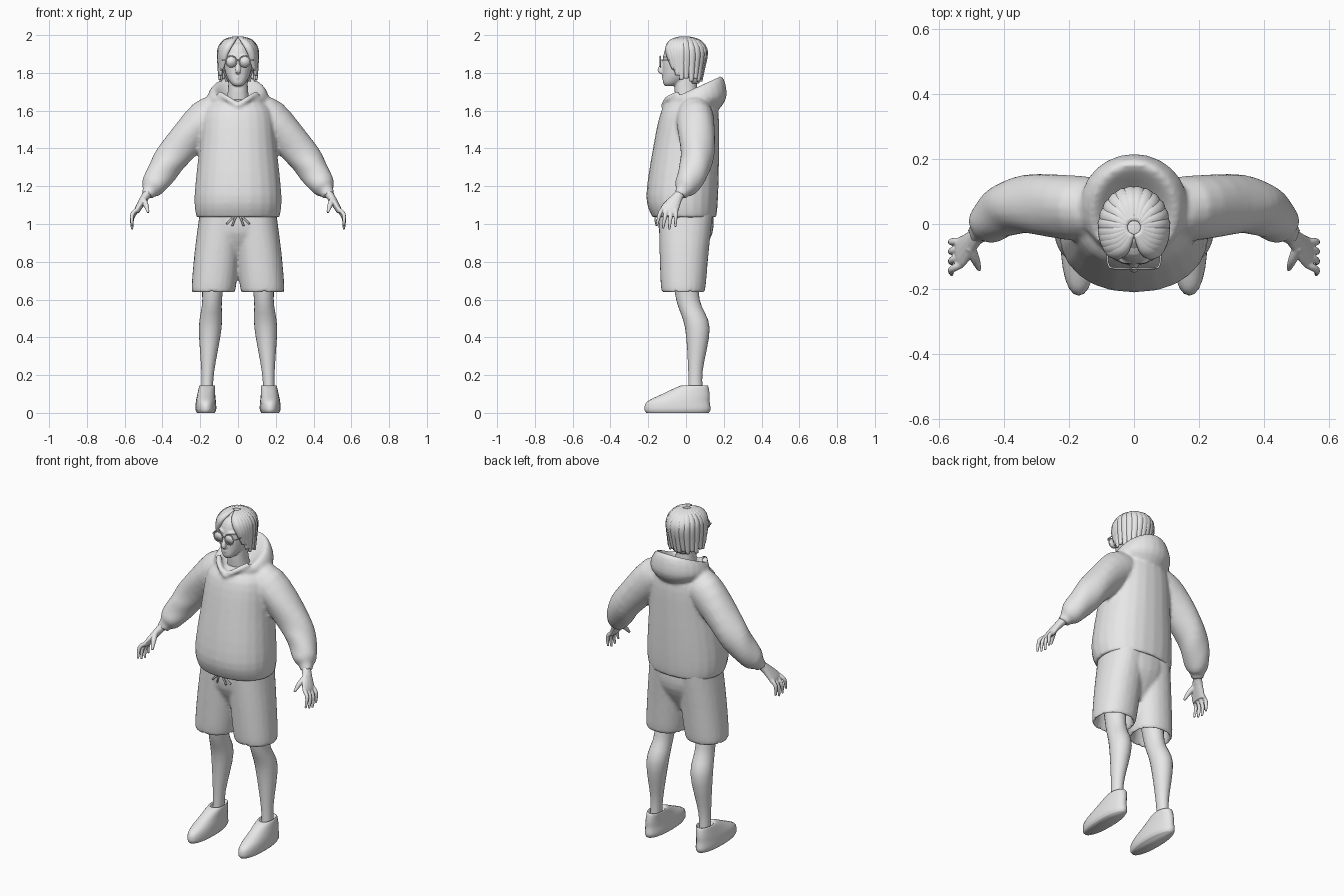
import bpy, bmesh
from math import sin, cos, pi, radians, copysign
from mathutils import Vector

cube = bpy.data.objects.get("Cube")
if cube:
    bpy.data.objects.remove(cube, do_unlink=True)

GREY = (0.8, 0.8, 0.8, 1)
material = bpy.data.materials.new("clay grey")
material.use_nodes = True
material.diffuse_color = GREY
material.node_tree.nodes["Principled BSDF"].inputs["Base Color"].default_value = GREY
SIDE, BACK, UP = Vector((1, 0, 0)), Vector((0, 1, 0)), Vector((0, 0, 1))


def at(z, x=0, y=0, wide=0.1, deep=None, tilt=0):
    """One oval cross-section: its centre, two radii and backward tilt."""
    return Vector((x, y, z, wide, wide if deep is None else deep, tilt))


def spline(keys, steps=4):
    """Smoothly interpolate cross-sections."""
    rows = []
    for i in range(len(keys) - 1):
        before, a, b = keys[max(i - 1, 0)], keys[i], keys[i + 1]
        after = keys[min(i + 2, len(keys) - 1)]
        for k in range(steps):
            t = k / steps
            rows.append(a + (b - before) * (t / 2)
                        + (before * 2 - a * 5 + b * 4 - after) * (t * t / 2)
                        + (a * 3 - before - b * 3 + after) * (t * t * t / 2))
    return rows + [keys[-1]]


def loft(bm, rings):
    """Skin a list of rings of points and cap both ends."""
    rows = [[bm.verts.new(point) for point in ring] for ring in rings]
    count = len(rows[0])
    for low, high in zip(rows, rows[1:]):
        for i in range(count):
            j = (i + 1) % count
            bm.faces.new((low[i], low[j], high[j], high[i]))
    bm.faces.new(rows[0])
    bm.faces.new(rows[-1][::-1])


def stack(bm, *keys, power=2.2, sides=24):
    """Loft level, slightly squared ovals."""
    rings = []
    for x, y, z, wide, deep, tilt in spline(keys):
        ring = []
        for i in range(sides):
            c, s = cos(2 * pi * i / sides), sin(2 * pi * i / sides)
            across = wide * copysign(abs(c) ** (2 / power), c)
            along = y + deep * copysign(abs(s) ** (2 / power), s)
            ring.append((x + across, along, z + tilt * along))
        rings.append(ring)
    loft(bm, rings)


def tube(bm, *keys, ref=BACK, sides=12, folds=0):
    """Loft ovals square to a path; the first radius lies along ref."""
    rows, rings = spline(keys), []
    points = [Vector(row[:3]) for row in rows]
    for i, (point, row) in enumerate(zip(points, rows)):
        ahead = (points[min(i + 1, len(points) - 1)] - points[max(i - 1, 0)]).normalized()
        a = (ref - ahead * ref.dot(ahead)).normalized()
        b = ahead.cross(a)
        ring = []
        for k in range(sides):
            w = 2 * pi * k / sides
            swell = 1 + folds * sin(3 * w + i)
            ring.append(point + swell * (a * row[3] * cos(w) + b * row[4] * sin(w)))
        rings.append(ring)
    loft(bm, rings)


def mirror(bm):
    """Copy everything so far to the other side."""
    copy = bmesh.ops.duplicate(bm, geom=bm.verts[:] + bm.edges[:] + bm.faces[:])["geom"]
    verts = [item for item in copy if isinstance(item, bmesh.types.BMVert)]
    bmesh.ops.scale(bm, vec=(-1, 1, 1), verts=verts)


def finish(bm, name, voxel=0, relax=4):
    """Make the object; a voxel size blends its pieces into one skin."""
    bmesh.ops.recalc_face_normals(bm, faces=bm.faces)
    for face in bm.faces:
        face.smooth = True
    mesh = bpy.data.meshes.new(name)
    bm.to_mesh(mesh)
    bm.free()
    mesh.materials.append(material)
    part = bpy.data.objects.new(name, mesh)
    bpy.context.collection.objects.link(part)
    if voxel:
        blend = part.modifiers.new("blend", "REMESH")
        blend.mode, blend.voxel_size, blend.use_smooth_shade = "VOXEL", voxel, True
        soften = part.modifiers.new("soften", "SMOOTH")
        soften.factor, soften.iterations = 0.5, relax


# Hoodie: sleeves and crossed neckline, then body and hood
bm = bmesh.new()
tube(bm, at(x=.08, y=.04, z=1.59, wide=.08), at(x=.17, y=.05, z=1.56, wide=.1),
     at(x=.33, y=.06, z=1.38, wide=.09), at(x=.4, y=.04, z=1.28, wide=.08),
     at(x=.45, y=0, z=1.2, wide=.064), at(x=.47, y=-.02, z=1.17, wide=.038),
     at(x=.48, y=-.03, z=1.15, wide=.036), sides=20, folds=.025)
tube(bm, at(x=.1, y=-.04, z=1.69, wide=.016), at(x=.05, y=-.1, z=1.66, wide=.016),
     at(x=-.01, y=-.12, z=1.62, wide=.014))
mirror(bm)
stack(bm, at(z=1.08, wide=.18, deep=.13), at(z=1.04, y=-.01, wide=.2, deep=.155),
      at(z=1.04, y=-.01, wide=.22, deep=.17), at(z=1.15, y=-.02, wide=.23, deep=.19),
      at(z=1.4, wide=.205, deep=.175), at(z=1.6, y=.02, wide=.18, deep=.15),
      at(z=1.66, y=.03, wide=.1))
stack(bm, at(z=1.59, y=.07, wide=.1, deep=.09), at(z=1.65, y=.06, wide=.165, deep=.155, tilt=.12),
      at(z=1.7, y=.04, wide=.13, deep=.145, tilt=.45), at(z=1.67, y=.01, wide=.08, deep=.09, tilt=.3),
      at(z=1.64, wide=.05), power=2)
finish(bm, "hoodie", voxel=.01)

# Shorts: two hollow hemmed legs joined by the pelvis
bm = bmesh.new()
stack(bm, at(z=.74, x=.13, y=-.01, wide=.09), at(z=.66, x=.13, y=-.015, wide=.096),
      at(z=.65, x=.13, y=-.015, wide=.116), at(z=.85, x=.11, y=-.01, wide=.12, deep=.13),
      at(z=1.08, x=.085, wide=.115, deep=.145))
mirror(bm)
stack(bm, at(z=.8, wide=.04, deep=.06), at(z=.95, wide=.17, deep=.14),
      at(z=1.08, wide=.19, deep=.145))
finish(bm, "shorts", voxel=.01)

# Waist drawcords
bm = bmesh.new()
for drop, swing in ((.05, .06), (.06, .03)):
    tube(bm, at(z=1.05, y=-.15, wide=.005), at(z=1.03, x=swing / 2, y=-.163, wide=.005),
         at(z=1.05 - drop, x=swing, y=-.155, wide=.005), sides=8)
mirror(bm)
finish(bm, "drawcords")

# Legs
bm = bmesh.new()
stack(bm, at(z=.8, x=.13, y=-.01, wide=.07), at(z=.6, x=.137, y=.01, wide=.052, deep=.062),
      at(z=.45, x=.147, y=.06, wide=.06, deep=.065), at(z=.22, x=.16, y=.05, wide=.034, deep=.038),
      at(z=.08, x=.165, y=.05, wide=.03, deep=.04), power=2)
mirror(bm)
finish(bm, "legs")

# Shoes
bm = bmesh.new()
stack(bm, at(z=0, x=.17, y=-.045, wide=.047, deep=.165), at(z=.02, x=.17, y=-.045, wide=.055, deep=.175),
      at(z=.06, x=.17, y=-.04, wide=.053, deep=.165), at(z=.1, x=.168, wide=.047, deep=.125),
      at(z=.145, x=.163, y=.045, wide=.04, deep=.07), at(z=.13, x=.163, y=.045, wide=.03, deep=.05))
mirror(bm)
finish(bm, "shoes")

# Hands: wrist and palm, four fingers and thumb
bm = bmesh.new()
tube(bm, at(x=.44, y=.01, z=1.21, wide=.03), at(x=.487, y=-.04, z=1.15, wide=.028, deep=.023),
     at(x=.53, y=-.085, z=1.08, wide=.048, deep=.017), at(x=.536, y=-.09, z=1.06, wide=.044, deep=.013))
for finger in range(4):
    root, tip = -.125 + .024 * finger, -.155 + .033 * finger
    end = .965 + .015 * abs(finger - 1.7)
    tube(bm, at(x=.53, y=root, z=1.08, wide=.011), at(x=.56, y=(root + tip) / 2, z=end + .06, wide=.011),
         at(x=.56, y=tip, z=end, wide=.006))
tube(bm, at(x=.503, y=-.07, z=1.135, wide=.016), at(x=.487, y=-.11, z=1.1, wide=.014),
     at(x=.475, y=-.14, z=1.06, wide=.007), ref=SIDE)
mirror(bm)
finish(bm, "hands", voxel=.004, relax=2)

# Head: brows and ears, then skull, neck, nose and lips
bm = bmesh.new()
tube(bm, at(x=.015, y=-.118, z=1.885, wide=.006), at(x=.04, y=-.112, z=1.893, wide=.006),
     at(x=.064, y=-.085, z=1.885, wide=.004), ref=UP)
tube(bm, at(x=.073, z=1.81, wide=.008), at(x=.082, z=1.84, wide=.016, deep=.009),
     at(x=.08, z=1.87, wide=.01))
mirror(bm)
stack(bm, at(z=1.73, y=-.085, wide=.02, deep=.025), at(z=1.75, y=-.07, wide=.042, deep=.052),
      at(z=1.8, y=-.033, wide=.067, deep=.09), at(z=1.88, y=-.01, wide=.079, deep=.112),
      at(z=1.95, y=-.01, wide=.06, deep=.085), at(z=1.98, wide=.02))
stack(bm, at(z=1.6, y=.02, wide=.07), at(z=1.7, wide=.054, deep=.06), at(z=1.8, wide=.05, deep=.06))
tube(bm, at(z=1.87, y=-.115, wide=.008), at(z=1.815, y=-.139, wide=.014, deep=.012),
     at(z=1.8, y=-.125, wide=.012, deep=.008), ref=SIDE)
for height in (1.783, 1.773):
    tube(bm, at(height, x=-.02, y=-.108, wide=.004), at(height, y=-.122, wide=.006, deep=.005),
         at(height, x=.02, y=-.108, wide=.004))
finish(bm, "head", voxel=.005, relax=2)

# Glasses: round rims, lenses and side arms, then the bridge
bm = bmesh.new()
turns = [2 * pi * k / 12 for k in range(13)]
tube(bm, *[at(x=.036 + .029 * cos(a), y=-.136, z=1.86 + .029 * sin(a), wide=.003) for a in turns], sides=8)
tube(bm, at(x=.036, y=-.137, z=1.86, wide=.028), at(x=.036, y=-.134, z=1.86, wide=.028), ref=UP, sides=24)
tube(bm, at(x=.064, y=-.135, z=1.867, wide=.003), at(x=.08, y=-.12, z=1.868, wide=.003),
     at(x=.088, z=1.865, wide=.003), ref=UP, sides=8)
mirror(bm)
tube(bm, at(x=-.01, y=-.137, z=1.867, wide=.003), at(x=.01, y=-.137, z=1.867, wide=.003), ref=UP, sides=8)
finish(bm, "glasses")

# Hair: layered locks falling from a centre parting, over a back cap
bm = bmesh.new()
for lock in range(11):
    heading = 16 * (lock + 1)
    sweep = max(0, 42 - heading / 2)
    end = 1.84 - .085 * sin(radians(min(heading, 110) * .8)) + .012 * (lock % 2)
    keys = []
    for fall in (10, 40, 65, 90, 110, 130):
        lean, angle = radians(min(fall, 90)), radians(heading + sweep * fall / 100)
        drop = max(0, fall - 90) / 40
        tuck = 1 - .2 * drop * max(0, -cos(angle))
        width = .008 + .018 * sin(radians(fall * 1.3))
        keys.append(at(x=.004 + .094 * sin(lean) * sin(angle),
                       y=-.01 - .112 * sin(lean) * cos(angle) * tuck,
                       z=1.9 + .088 * cos(lean) - (1.9 - end) * drop,
                       wide=width * .6, deep=width))
    middle = radians(heading + sweep / 2)
    tube(bm, *keys, ref=Vector((sin(middle), -cos(middle), .3)), sides=8)
mirror(bm)
stack(bm, at(z=1.745, y=.045, wide=.05, deep=.025), at(z=1.83, y=.03, wide=.086, deep=.062),
      at(z=1.93, wide=.088, deep=.09), at(z=1.985, y=-.01, wide=.03, deep=.04), power=2)
finish(bm, "hair")
